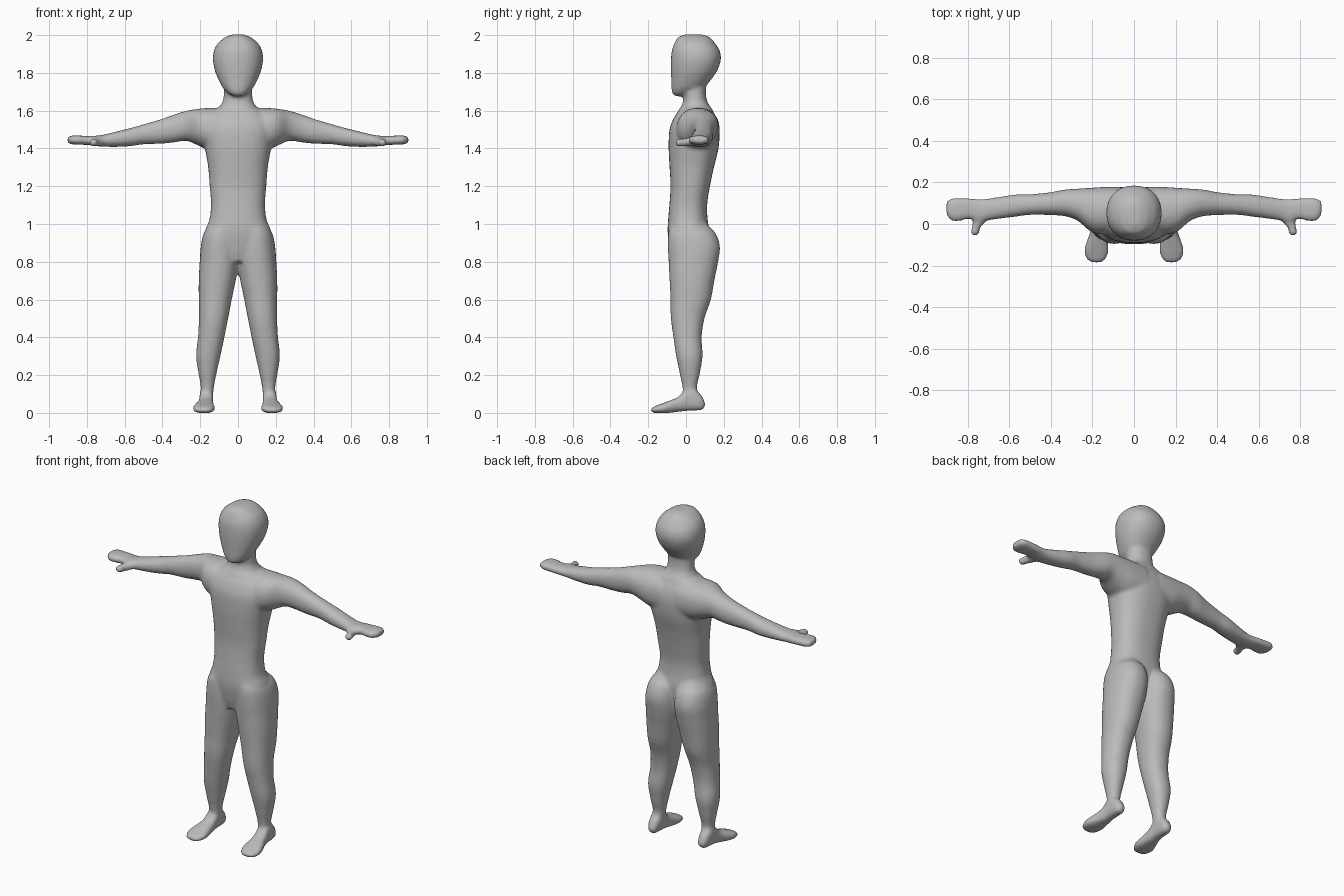
import bpy, bmesh, math
from mathutils import Vector

grey = bpy.data.materials.new("plain grey")
grey.diffuse_color = (0.5, 0.5, 0.5, 1)

bm = bmesh.new()


def smooth_path(rows, steps=4):
    """Catmull-Rom interpolation of the section rows."""
    out = []
    for i in range(len(rows) - 1):
        p0, p1 = rows[max(i - 1, 0)], rows[i]
        p2, p3 = rows[i + 1], rows[min(i + 2, len(rows) - 1)]
        for s in range(steps):
            t = s / steps
            row = [0.5 * (2 * b + (c - a) * t + (2 * a - 5 * b + 4 * c - d) * t * t
                          + (3 * b - a - 3 * c + d) * t ** 3)
                   for a, b, c, d in zip(p0, p1, p2, p3)]
            row[0] = p1[0] + (p2[0] - p1[0]) * t
            out.append(row)
    return out + [list(rows[-1])]


def loft(axis, rows, side=1, power=2.2, n=32):
    """Closed tube; each row is position on axis, then min/max of the other two axes."""
    rings = []
    for t, a0, a1, b0, b1 in smooth_path(rows):
        ring = []
        for k in range(n):
            ang = 2 * math.pi * k / n
            c, s = math.cos(ang), math.sin(ang)
            a = (a0 + a1) / 2 + (a1 - a0) / 2 * math.copysign(abs(c) ** (2 / power), c)
            b = (b0 + b1) / 2 + (b1 - b0) / 2 * math.copysign(abs(s) ** (2 / power), s)
            p = {'x': (t, a, b), 'y': (a, t, b), 'z': (a, b, t)}[axis]
            ring.append(bm.verts.new((p[0] * side, p[1], p[2])))
        rings.append(ring)
    faces = [bm.faces.new(rings[0]), bm.faces.new(rings[-1])]
    for r, q in zip(rings, rings[1:]):
        for k in range(n):
            faces.append(bm.faces.new((r[k], r[(k + 1) % n], q[(k + 1) % n], q[k])))
    bmesh.ops.recalc_face_normals(bm, faces=faces)


def column(rows, **kw):
    """Symmetric upright loft from (z, half width, front, back)."""
    loft('z', [(z, -w, w, f, b) for z, w, f, b in rows], **kw)


# Torso
column([(0.80, 0.07, -0.07, 0.08), (0.86, 0.12, -0.085, 0.11), (0.95, 0.175, -0.097, 0.125),
        (1.02, 0.152, -0.095, 0.115), (1.1, 0.143, -0.088, 0.112), (1.2, 0.15, -0.082, 0.127),
        (1.3, 0.158, -0.087, 0.148), (1.4, 0.175, -0.092, 0.172), (1.5, 0.19, -0.088, 0.178),
        (1.56, 0.17, -0.066, 0.163), (1.61, 0.12, -0.035, 0.138)], power=2.4)
# Neck
column([(1.55, 0.13, -0.03, 0.14), (1.61, 0.105, -0.03, 0.135), (1.65, 0.08, -0.015, 0.112),
        (1.7, 0.075, -0.015, 0.105), (1.78, 0.07, 0, 0.11)])
# Head
column([(1.676, 0.022, -0.058, -0.015), (1.69, 0.05, -0.072, 0.03), (1.72, 0.08, -0.077, 0.095),
        (1.76, 0.102, -0.078, 0.13), (1.81, 0.122, -0.08, 0.165), (1.87, 0.133, -0.08, 0.185),
        (1.92, 0.127, -0.075, 0.178), (1.96, 0.105, -0.06, 0.152), (1.99, 0.067, -0.042, 0.125),
        (2.004, 0.03, -0.01, 0.09)])

for side in (1, -1):
    # Leg with hip and buttock
    loft('z', [(0.04, 0.135, 0.2, -0.02, 0.075), (0.13, 0.128, 0.197, -0.018, 0.058),
               (0.2, 0.115, 0.208, -0.032, 0.072), (0.3, 0.093, 0.222, -0.052, 0.088),
               (0.4, 0.072, 0.212, -0.067, 0.083), (0.5, 0.052, 0.207, -0.08, 0.098),
               (0.6, 0.033, 0.208, -0.082, 0.132), (0.7, 0.012, 0.208, -0.087, 0.15),
               (0.8, -0.005, 0.203, -0.092, 0.17), (0.88, -0.005, 0.197, -0.096, 0.18),
               (0.95, 0.0, 0.182, -0.094, 0.158), (1.01, 0.02, 0.14, -0.08, 0.105)], side=side)
    # Foot
    loft('y', [(0.1, 0.15, 0.18, 0.03, 0.06), (0.085, 0.138, 0.195, 0.015, 0.09),
               (0.04, 0.132, 0.203, 0.012, 0.135), (0.0, 0.132, 0.205, 0.01, 0.125),
               (-0.04, 0.13, 0.212, 0.006, 0.085), (-0.09, 0.125, 0.23, 0, 0.064),
               (-0.13, 0.122, 0.24, -0.001, 0.049), (-0.17, 0.135, 0.228, 0, 0.034),
               (-0.187, 0.155, 0.205, 0.004, 0.024)], side=side, power=2.6)
    # Arm
    loft('x', [(0.05, -0.04, 0.178, 1.38, 1.615), (0.15, -0.05, 0.178, 1.39, 1.615),
               (0.21, -0.035, 0.174, 1.415, 1.61), (0.27, 0.015, 0.17, 1.44, 1.6),
               (0.33, 0.037, 0.166, 1.433, 1.582), (0.4, 0.043, 0.153, 1.425, 1.557),
               (0.5, 0.044, 0.143, 1.422, 1.528), (0.57, 0.035, 0.142, 1.412, 1.508),
               (0.65, 0.025, 0.13, 1.408, 1.488), (0.73, 0.015, 0.12, 1.41, 1.47),
               (0.78, 0.03, 0.12, 1.416, 1.465)], side=side)
    # Palm and fingers
    loft('x', [(0.68, 0.03, 0.12, 1.415, 1.47), (0.74, 0.005, 0.119, 1.412, 1.468),
               (0.79, 0.025, 0.124, 1.418, 1.466), (0.84, 0.014, 0.125, 1.42, 1.468),
               (0.88, 0.016, 0.124, 1.422, 1.468), (0.902, 0.04, 0.11, 1.43, 1.46)],
         side=side, power=2.6)
    # Thumb
    loft('y', [(0.06, 0.70, 0.77, 1.415, 1.46), (0.01, 0.715, 0.775, 1.412, 1.456),
               (-0.02, 0.74, 0.782, 1.41, 1.452), (-0.045, 0.744, 0.786, 1.412, 1.45),
               (-0.056, 0.755, 0.775, 1.42, 1.442)], side=side)

mesh = bpy.data.meshes.new("body")
bm.to_mesh(mesh)
bm.free()
body = bpy.data.objects.new("body", mesh)
bpy.context.collection.objects.link(body)
mesh.materials.append(grey)

# Fuse all parts into one soft skin
skin = body.modifiers.new("fuse", 'REMESH')
skin.mode = 'VOXEL'
skin.voxel_size = 0.009
skin.use_smooth_shade = True
soft = body.modifiers.new("soften", 'SMOOTH')
soft.factor = 0.5
soft.iterations = 8
bpy.context.view_layer.objects.active = body
body.select_set(True)
for name in ("fuse", "soften"):
    bpy.ops.object.modifier_apply(modifier=name)
bpy.ops.object.shade_smooth()
